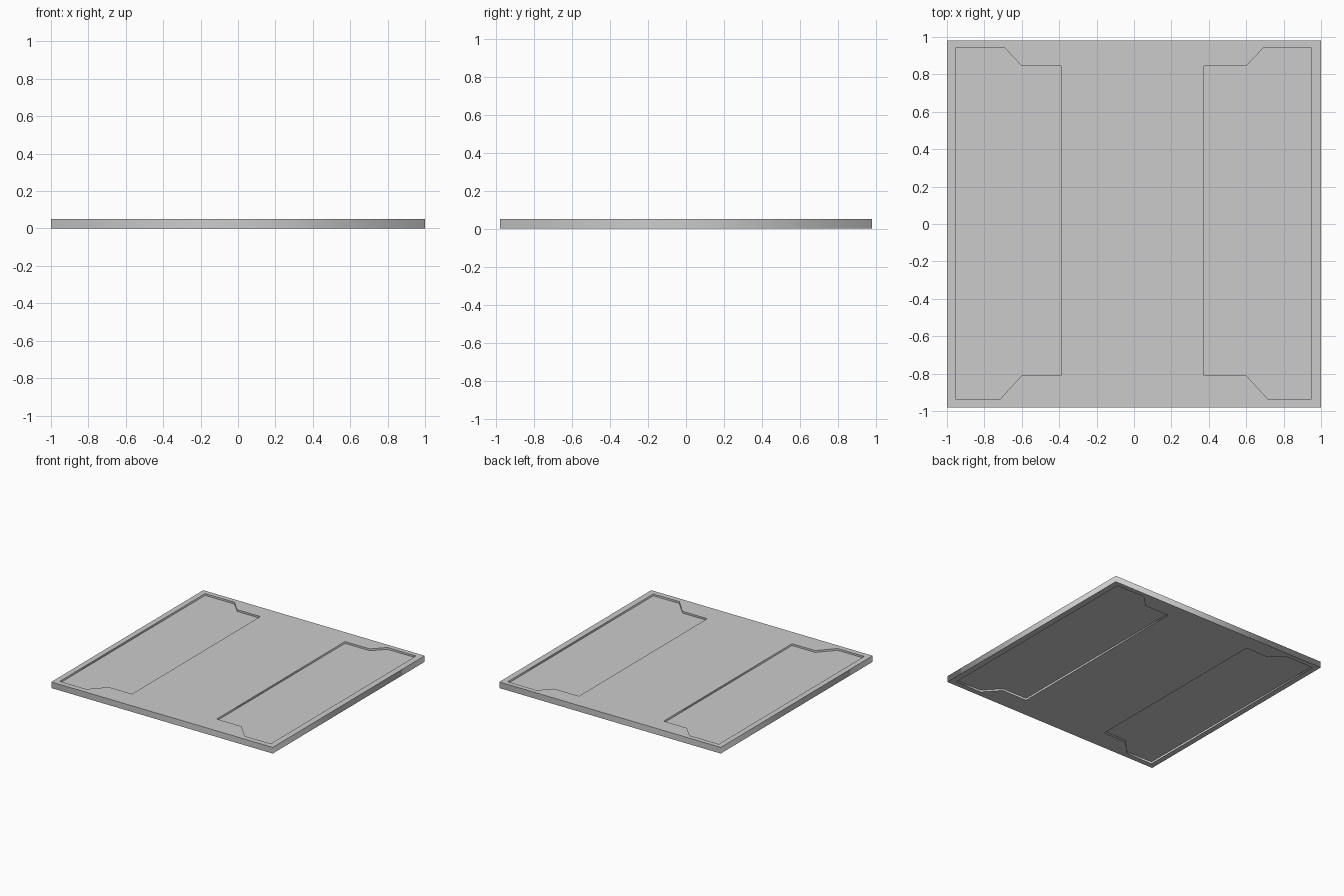
import bpy

if "Cube" in bpy.data.objects:
    bpy.data.objects.remove(bpy.data.objects["Cube"])

THICK = 0.05      # full slab thickness
RECESS = 0.015    # depth of the side panels below each face


def plate(name, outlines, z0, z1):
    """Flat plate from closed outlines; inner outlines become holes."""
    curve = bpy.data.curves.new(name, 'CURVE')
    curve.dimensions = '2D'
    curve.fill_mode = 'BOTH'
    curve.extrude = (z1 - z0) / 2
    for pts in outlines:
        spline = curve.splines.new('POLY')
        spline.points.add(len(pts) - 1)
        for p, (x, y) in zip(spline.points, pts):
            p.co = (x, y, 0, 1)
        spline.use_cyclic_u = True
    obj = bpy.data.objects.new(name, curve)
    obj.location.z = (z0 + z1) / 2
    bpy.context.collection.objects.link(obj)
    bpy.ops.object.select_all(action='DESELECT')
    obj.select_set(True)
    bpy.context.view_layer.objects.active = obj
    bpy.ops.object.convert(target='MESH')
    return bpy.context.object


def panel_outline(side, outer, inner):
    """Side panel with notched corners beside the centre."""
    pts = [(outer, 0.94), (0.69, 0.94), (0.60, 0.845), (inner, 0.845),
           (inner, -0.81), (0.60, -0.81), (0.715, -0.935), (outer, -0.935)]
    return [(side * x, y) for x, y in pts]


left = panel_outline(-1, 0.955, 0.39)
right = panel_outline(1, 0.95, 0.375)
border = [(-1, -0.98), (1, -0.98), (1, 0.98), (-1, 0.98)]

# Full-thickness border and centre, open where the panels sit
plate("slab_frame", [border, left, right], 0, THICK)

# Thin panels recessed from both faces
plate("left_panel", [left], RECESS, THICK - RECESS)
plate("right_panel", [right], RECESS, THICK - RECESS)
